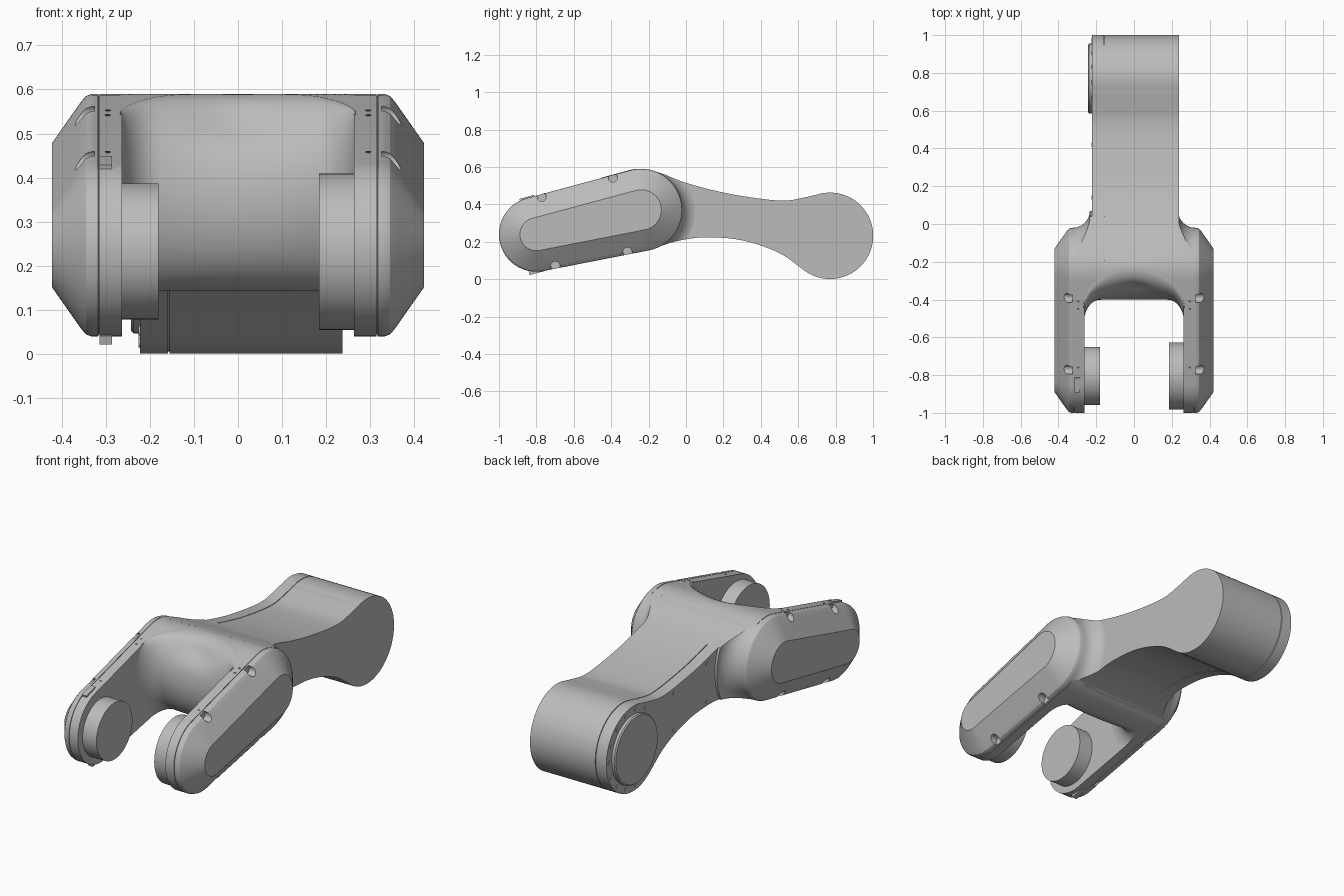
import bpy, bmesh, math
from mathutils import Vector, Matrix

cube = bpy.data.objects.get("Cube")
if cube:
    bpy.data.objects.remove(cube, do_unlink=True)


def material(name, v):
    m = bpy.data.materials.new(name)
    m.use_nodes = True
    m.diffuse_color = (v, v, v, 1)
    m.node_tree.nodes["Principled BSDF"].inputs["Base Color"].default_value = (v, v, v, 1)
    return m


GREY = material("light grey", 0.5)
DARK = material("dark recess", 0.12)


def finish(name, bm, mat=GREY, angle=25):
    bmesh.ops.recalc_face_normals(bm, faces=bm.faces)
    mesh = bpy.data.meshes.new(name)
    bm.to_mesh(mesh)
    bm.free()
    mesh.materials.append(mat)
    ob = bpy.data.objects.new(name, mesh)
    bpy.context.collection.objects.link(ob)
    smooth(ob, angle)
    return ob


def smooth(ob, angle=25):
    bpy.ops.object.select_all(action='DESELECT')
    ob.select_set(True)
    bpy.context.view_layer.objects.active = ob
    bpy.ops.object.shade_smooth_by_angle(angle=math.radians(angle))


def loft(name, sections, mat=GREY, angle=25):
    """Skin (x, outline) sections, each outline a list of (y, z), and cap both ends."""
    bm = bmesh.new()
    rings = [[bm.verts.new((x, y, z)) for y, z in line] for x, line in sections]
    for a, b in zip(rings, rings[1:]):
        for i in range(len(a)):
            bm.faces.new((a[i - 1], a[i], b[i], b[i - 1]))
    bm.faces.new(rings[0])
    bm.faces.new(rings[-1])
    return finish(name, bm, mat, angle)


def arc(c, r, a0, a1, n):
    return [(c[0] + r * math.cos(a0 + (a1 - a0) * i / n),
             c[1] + r * math.sin(a0 + (a1 - a0) * i / n)) for i in range(n + 1)]


def inset(line, d):
    """Move a counter-clockwise outline inwards by d."""
    out = []
    for i, p in enumerate(line):
        q, s = Vector(line[i - 1]), Vector(line[(i + 1) % len(line)])
        t = (s - q).normalized()
        out.append((p[0] - t.y * d, p[1] + t.x * d))
    return out


def disc(name, x0, x1, c, r, bevel=0.0, mat=GREY):
    s = 1 if x1 > x0 else -1
    prof = [(x0, r), (x1 - s * bevel, r)] + ([(x1, r - bevel)] if bevel else [])
    return loft(name, [(x, arc(c, k, 0, math.tau, 64)[:-1]) for x, k in prof], mat)


def boolean(ob, cutter, operation):
    mod = ob.modifiers.new("cut", 'BOOLEAN')
    mod.object, mod.operation, mod.solver = cutter, operation, 'EXACT'
    bpy.ops.object.select_all(action='DESELECT')
    bpy.context.view_layer.objects.active = ob
    ob.select_set(True)
    bpy.ops.object.modifier_apply(modifier=mod.name)
    bpy.data.objects.remove(cutter, do_unlink=True)
    smooth(ob)


# Shared side layout: fork joint, hub centre, rear joint
FRONT, HUB, REAR = (-0.8, 0.24), (-0.24, 0.37), (0.77, 0.232)
R_FRONT, R_HUB, R_REAR = 0.2, 0.22, 0.231
axis = math.atan2(HUB[1] - FRONT[1], HUB[0] - FRONT[0])
taper = math.asin((R_HUB - R_FRONT) / math.dist(FRONT, HUB))
TOP = math.pi / 2 + axis + taper
BOTTOM = -math.pi / 2 + axis - taper


def on_edge(y, normal):
    """Height of the straight upper or lower arm edge at y."""
    py = HUB[0] + R_HUB * math.cos(normal)
    pz = HUB[1] + R_HUB * math.sin(normal)
    return pz - (y - py) / math.tan(normal)


# Fork arms: tapered capsule with seam, wide chamfer and screw pockets
capsule = arc(HUB, R_HUB, BOTTOM, TOP, 32) + arc(FRONT, R_FRONT, TOP, math.tau + BOTTOM, 32)
steps = [(0.263, 0), (0.314, 0), (0.3145, 0.004), (0.3165, 0.004), (0.317, 0),
         (0.332, 0), (0.345, 0.005), (0.356, 0.018), (0.422, 0.112)]
arm = loft("fork_arms", [(x, inset(capsule, d)) for x, d in steps])
pockets = [(-0.775, TOP), (-0.395, TOP), (-0.695, BOTTOM), (-0.31, BOTTOM)]
for y, normal in pockets:
    c = (y - 0.014 * math.cos(normal), on_edge(y, normal) - 0.014 * math.sin(normal))
    boolean(arm, disc("pocket_cutter", 0.325, 0.45, c, 0.024), 'DIFFERENCE')
arm.modifiers.new("Mirror", 'MIRROR')

# Pin holes along the top of the arms
bm = bmesh.new()
tilt = Matrix.Rotation(TOP - math.pi / 2, 4, 'X')
for x in (-0.295, 0.295):
    for y in (-0.41, -0.45, -0.76):
        place = Matrix.Translation((x, y, on_edge(y, TOP))) @ tilt
        bmesh.ops.create_cone(bm, cap_ends=True, segments=12, radius1=0.006,
                              radius2=0.006, depth=0.003, matrix=place)
finish("pin_holes", bm, DARK)

# Small connector block on the right arm, above and below
bm = bmesh.new()
for y, normal in ((-0.85, TOP), (-0.8, BOTTOM)):
    z = on_edge(y, TOP) - 0.004 if normal == TOP else 0.042
    bmesh.ops.create_cube(bm, size=1, matrix=Matrix.Translation((-0.3, y, z)) @ tilt
                          @ Matrix.Diagonal((0.028, 0.08, 0.02, 1)))
finish("connector_blocks", bm)

# Joint discs inside the fork
disc("right_joint_disc", -0.27, -0.18, (-0.804, 0.233), 0.154)
disc("left_joint_disc", 0.27, 0.184, (-0.805, 0.232), 0.177)


# Hub between the arms, its front rounded, filleted and scooped at the top
def hub_section(x):
    u = min(1, max(0, (abs(x) - 0.185) / 0.08))
    fillet = 1 - math.sqrt(1 - u * u)
    ty = -0.23 - 0.22 * (1 - math.sqrt(1 - (x / 0.27) ** 2))
    by = -0.25 - 0.14 * fillet
    my = -0.40 - 0.12 * fillet
    line = arc(HUB, R_HUB, BOTTOM, 1.45, 24)
    y0 = line[-1][0]
    for i in range(1, 9):
        y = y0 + (ty - y0) * i / 8
        flat = y < HUB[0] + R_HUB * math.cos(TOP)
        z = on_edge(y, TOP) if flat else HUB[1] + math.sqrt(R_HUB ** 2 - (y - HUB[0]) ** 2)
        line.append((y, z))
    top, low = Vector(line[-1]), Vector((by, on_edge(by, BOTTOM)))
    mid = (top + low) / 2
    for i in range(1, 33):
        t = math.pi * i / 32
        p = mid + (top - mid) * math.cos(t) + Vector((my - mid.x, 0)) * math.sin(t)
        scoop = 0.03 * math.exp(-(x / 0.1) ** 2 - ((p.y - 0.53) / 0.045) ** 2) * math.sin(t)
        line.append((p.x + scoop, p.y))
    return line


N = 20
loft("hub", [(x, hub_section(x)) for x in
             (0.268 * math.sin(k * math.pi / 2 / N) for k in range(-N, N + 1))], angle=35)


# Rear beam: waisted profile ending in a round joint, with a seam near its right side
def curve(points, n=6):
    """Smooth open curve through the points."""
    pts = [Vector(p) for p in points]
    pts = [2 * pts[0] - pts[1]] + pts + [2 * pts[-1] - pts[-2]]
    out = []
    for a, b, c, d in zip(pts, pts[1:], pts[2:], pts[3:]):
        for i in range(n):
            t = i / n
            p = 0.5 * (2 * b + (c - a) * t + (2 * a - 5 * b + 4 * c - d) * t * t
                       + (3 * b - a - 3 * c + d) * t ** 3)
            out.append(tuple(p))
    return out


end = arc(REAR, R_REAR, math.radians(-128), math.radians(108), 48)
under = curve([(-0.2, 0.155), (-0.08, 0.195), (0.03, 0.218), (0.13, 0.224), (0.27, 0.213),
               (0.4, 0.18), (0.52, 0.128), end[0]])
over = curve([end[-1], (0.62, 0.434), (0.53, 0.42), (0.4, 0.43), (0.2, 0.463),
              (0.0, 0.515), (-0.12, 0.562), (-0.2, 0.586)]) + [(-0.2, 0.586)]
beam_line = under + end + over
seam = [(-0.222, 0), (-0.159, 0), (-0.1585, 0.005), (-0.1555, 0.005), (-0.155, 0), (0.237, 0)]
loft("rear_beam", [(x, inset(beam_line, d)) for x, d in seam])

# Flared fillets where the beam meets the arms
flare = [(0.234 + 0.09 * (1 - math.cos(t)), 0.31 - 0.09 * math.sin(t))
         for t in (math.pi / 2 * i / 10 for i in range(11))] + [(0.335, 0.218)]
rings = [(-x, r) for x, r in reversed(flare)] + flare
fillet = loft("beam_fillets", [(x, arc(HUB, r, 0, math.tau, 72)[:-1]) for x, r in rings])
boolean(fillet, loft("beam_cutter", [(x, beam_line) for x in (-0.36, 0.36)]), 'INTERSECT')

# Rear joint cover and the bolts on the right side of the beam
disc("rear_joint_cover", -0.21, -0.243, REAR, 0.185, 0.006)
spots = arc(REAR, 0.207, math.radians(-120), math.radians(120), 10)
spots += [(0.42, 0.4), (0.42, 0.2), (0.14, 0.45), (0.14, 0.25)]
for c in spots:
    disc("beam_bolt", -0.215, -0.225, c, 0.011)
